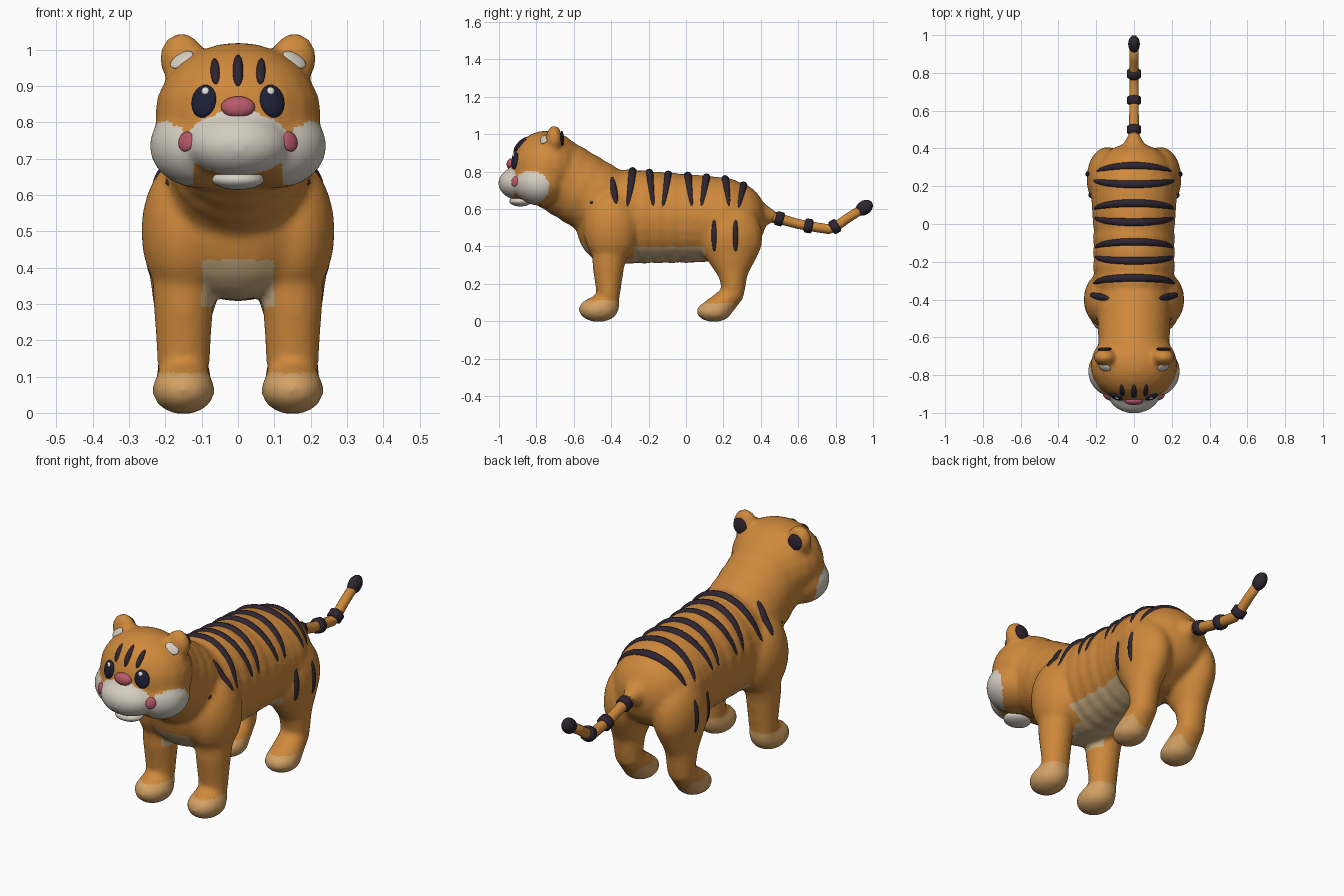
import bpy, bmesh
from math import sin, cos, pi, radians
from mathutils import Vector, Matrix
from mathutils.bvhtree import BVHTree

cube = bpy.data.objects.get("Cube")
if cube:
    bpy.data.objects.remove(cube, do_unlink=True)


def material(name, rgb):
    m = bpy.data.materials.new(name)
    m.use_nodes = True
    m.diffuse_color = (*rgb, 1)
    node = next(n for n in m.node_tree.nodes if n.type == 'BSDF_PRINCIPLED')
    node.inputs["Base Color"].default_value = (*rgb, 1)
    node.inputs["Roughness"].default_value = 0.8
    return m


ORANGE = material("orange fur", (0.62, 0.25, 0.045))
TAN = material("tan paw", (0.65, 0.36, 0.13))
BELLY = material("belly fur", (0.60, 0.42, 0.22))
CREAM = material("cream fur", (0.66, 0.61, 0.53))
DARK = material("dark stripe", (0.027, 0.018, 0.03))
NAVY = material("navy eye", (0.013, 0.015, 0.04))
PINK = material("pink", (0.48, 0.10, 0.14))
WHITE = material("eye shine", (0.75, 0.75, 0.70))

# Unit ball reused for every rounded part
bm = bmesh.new()
bmesh.ops.create_uvsphere(bm, u_segments=20, v_segments=12, radius=1)
bm.verts.index_update()
BALL_VERTS = [v.co.copy() for v in bm.verts]
BALL_FACES = [[v.index for v in f.verts] for f in bm.faces]
bm.free()


def add_object(name, verts, faces, *mats):
    mesh = bpy.data.meshes.new(name)
    mesh.from_pydata(verts, [], faces)
    for m in mats:
        mesh.materials.append(m)
    mesh.polygons.foreach_set("use_smooth", [True] * len(mesh.polygons))
    obj = bpy.data.objects.new(name, mesh)
    bpy.context.collection.objects.link(obj)
    return obj


def balls(name, matrices, *mats):
    """One object holding a unit ball for each matrix."""
    verts, faces = [], []
    for m in matrices:
        start = len(verts)
        verts += [m @ v for v in BALL_VERTS]
        faces += [[i + start for i in f] for f in BALL_FACES]
    return add_object(name, verts, faces, *mats)


def ellipsoid(centre, size):
    return Matrix.Translation(centre) @ Matrix.Diagonal((*size, 1))


def chain(stations, side=1, steps=4):
    """Blend a row of ellipsoids (x, y, z, rx, ry, rz) into a limb."""
    out = []
    for a, b in zip(stations, stations[1:]):
        for i in range(steps + 1):
            v = [p + (q - p) * i / steps for p, q in zip(a, b)]
            out.append(ellipsoid((v[0] * side, v[1], v[2]), v[3:]))
    return out


# Body, head, legs and ears, fused into one skin
parts = chain([(0, -.42, .53, .22, .17, .22), (0, -.3, .56, .22, .15, .255),
               (0, 0, .55, .22, .15, .24), (0, .2, .545, .235, .17, .225),
               (0, .27, .55, .2, .16, .19)])
parts += chain([(0, -.42, .62, .20, .19, .205), (0, -.7, .79, .19, .19, .2)])
parts += chain([(0, .37, .575, .08, .06, .08), (0, .47, .56, .03, .03, .03)])
parts += [ellipsoid((0, -.745, .82), (.23, .195, .2)),
          ellipsoid((0, -.885, .738), (.145, .12, .092))]
for s in (1, -1):
    parts += [ellipsoid((s * .1, -.78, .735), (.145, .14, .118)),
              ellipsoid((s * .155, -.705, .975), (.062, .044, .072)),
              ellipsoid((s * .15, -.4, .5), (.117, .15, .2))]
    parts += chain([(.15, -.4, .45, .09, .11, .12), (.15, -.415, .3, .084, .086, .1),
                    (.15, -.415, .15, .074, .064, .08)], s)
    parts += chain([(.15, -.42, .09, .072, .065, .08), (.15, -.468, .063, .087, .107, .067)], s)
    parts += chain([(.14, .24, .45, .112, .17, .19), (.15, .25, .28, .08, .085, .09),
                    (.15, .255, .15, .07, .057, .06), (.15, .15, .053, .082, .095, .057)], s)
body = balls("body", parts)
mod = body.modifiers.new("fuse", 'REMESH')
mod.mode = 'VOXEL'
mod.voxel_size = 0.013
mod = body.modifiers.new("soften", 'SMOOTH')
mod.factor = 0.5
mod.iterations = 8
depsgraph = bpy.context.evaluated_depsgraph_get()
skin = bpy.data.meshes.new_from_object(body.evaluated_get(depsgraph))
body.modifiers.clear()
body.data = skin
skin.materials.clear()
for m in (ORANGE, TAN, BELLY, CREAM):
    skin.materials.append(m)
skin.polygons.foreach_set("use_smooth", [True] * len(skin.polygons))


# Fur colour by region
def fur(c):
    x, y, z = abs(c.x), c.y, c.z
    if z < .11 and y < -.3 or z < .095 and 0 < y < .25:
        return 1
    if z < .4 and -.28 < y < .1 and z > .29:
        return 2
    if x < .1 and .29 < z < .42 and y < -.2:
        return 2
    if x > .12 and ((y + .83) / .1) ** 2 + ((z - .715) / .088) ** 2 < 1:
        return 3
    if y < -.88 and (x / .145) ** 2 + ((z - .742) / .088) ** 2 < 1:
        return 3
    return 0


skin_verts = [v.co.copy() for v in skin.vertices]
tree = BVHTree.FromPolygons(skin_verts, [tuple(p.vertices) for p in skin.polygons])
skin.polygons.foreach_set("material_index", [fur(p.center) for p in skin.polygons])


def hit(origin, direction):
    return tree.ray_cast(Vector(origin), Vector(direction).normalized())[:2]


def button(name, origin, direction, size, mat, tilt=0, lift=0):
    """Flattened ellipsoid lying on the skin where a ray lands."""
    loc, nor = hit(origin, direction)
    turn = nor.to_track_quat('Z', 'Y').to_matrix().to_4x4()
    balls(name, [Matrix.Translation(loc + nor * lift) @ turn
                 @ Matrix.Rotation(radians(tilt), 4, 'Z') @ Matrix.Diagonal((*size, 1))], mat)


def tube(name, points, radii, mat, sides=10):
    """Round tube of varying radius through the points."""
    span = points[-1] - points[0]
    ref = Vector((0, 1, 0)) if abs(span.x) > abs(span.z) * .4 else Vector((1, 0, 0))
    n = len(points)
    verts, faces = [], []
    for i, (p, r) in enumerate(zip(points, radii)):
        along = points[min(i + 1, n - 1)] - points[max(i - 1, 0)]
        u = along.cross(ref).normalized()
        v = along.cross(u).normalized()
        verts += [p + (u * cos(2 * pi * k / sides) + v * sin(2 * pi * k / sides)) * r
                  for k in range(sides)]
    for a in range(0, (n - 1) * sides, sides):
        for k in range(sides):
            j = (k + 1) % sides
            faces.append([a + k, a + j, a + sides + j, a + sides + k])
    faces += [list(range(sides))[::-1], list(range((n - 1) * sides, n * sides))]
    add_object(name, verts, faces, mat)


def stripe(name, rays, width, sink=.008):
    """Tapered stripe draped over the skin along a row of rays."""
    found = [hit(o, d) for o, d in rays]
    pts = [loc - nor * sink for loc, nor in found if loc]
    n = len(pts) - 1
    tube(name, pts, [width * (.35 + .65 * max(0, sin(pi * i / n)) ** .6)
                     for i in range(n + 1)], DARK)


def around(y, lean, start, end, n=28):
    """Rays aimed at the spine line, swept over an angle from straight up."""
    rays = []
    for i in range(n + 1):
        a = radians(start + (end - start) * i / n)
        d = Vector((sin(a), 0, cos(a)))
        centre = Vector((0, y + lean * (1 - cos(a)), .55))
        rays.append((centre + d, -d))
    return rays


# Back stripes
for i, y in enumerate((-.285, -.195, -.095, .01, .11, .21, .31)):
    stripe(f"back_stripe_{i + 1}", around(y, (-.04, .03)[i % 2], -74, 74), .022)

for s, label in ((1, "left"), (-1, "right")):
    # Shoulder, neck and thigh stripes
    stripe(f"{label}_shoulder_stripe", around(-.40, .04, s * 30, s * 72, 14), .02)
    stripe(f"{label}_neck_mark", [((s, -.515 + .01 * i, .625 + .01 * i), (-s, 0, 0))
                                  for i in range(3)], .008, .003)
    for j, y in enumerate((.15, .265)):
        stripe(f"{label}_thigh_stripe_{j + 1}",
               [((s, y, .365 + .0155 * i), (-s, 0, 0)) for i in range(13)], .017)
    # Face
    stripe(f"{label}_brow_stripe", [((s * (.061 + .0004 * i), -2, .905 + .007 * i), (0, 1, 0))
                                    for i in range(11)], .014, .004)
    button(f"{label}_eye", (s * .094, -2, .858), (0, 1, 0), (.036, .046, .014), NAVY, s * 8)
    button(f"{label}_eye_shine", (s * .086, -2, .882), (0, 1, 0), (.011, .011, .006), WHITE,
           lift=.012)
    button(f"{label}_blush", (s * .143, -2, .747), (0, 1, 0), (.026, .028, .011), PINK)
    # Ear patches
    button(f"{label}_inner_ear", (s * .155, -2, .972), (0, 1, 0), (.036, .026, .009), CREAM,
           -s * 40)
    button(f"{label}_ear_back", (s * .157, 0, .978), (0, -1, 0), (.038, .04, .01), DARK)

stripe("forehead_stripe", [((0, -2, .9 + .0085 * i), (0, 1, 0)) for i in range(11)], .015, .004)
button("nose", (0, -2, .842), (0, 1, 0), (.047, .03, .022), PINK)
balls("chin", [ellipsoid((0, -.885, .642), (.072, .06, .028))], CREAM)

# Tail with rings and a rounded tip
path = [Vector((0, y, z)) for y, z in ((.43, .567), (.5, .548), (.6, .52), (.68, .505),
                                       (.765, .492), (.8, .505), (.87, .555), (.95, .605))]
tube("tail", path, (.034, .028, .026, .026, .026, .026, .025, .025), ORANGE)
for i, (y, z, slope) in enumerate(((.5, .548, -.27), (.655, .51, -.18), (.795, .506, .6))):
    d = Vector((0, 1, slope)).normalized()
    tube(f"tail_ring_{i + 1}", [Vector((0, y, z)) + d * t for t in (-.022, -.016, .016, .022)],
         (.03, .038, .038, .03), DARK)
balls("tail_tip", [Matrix.Translation((0, .953, .607)) @ Matrix.Rotation(radians(35), 4, 'X')
                   @ Matrix.Diagonal((.031, .05, .038, 1))], DARK)
